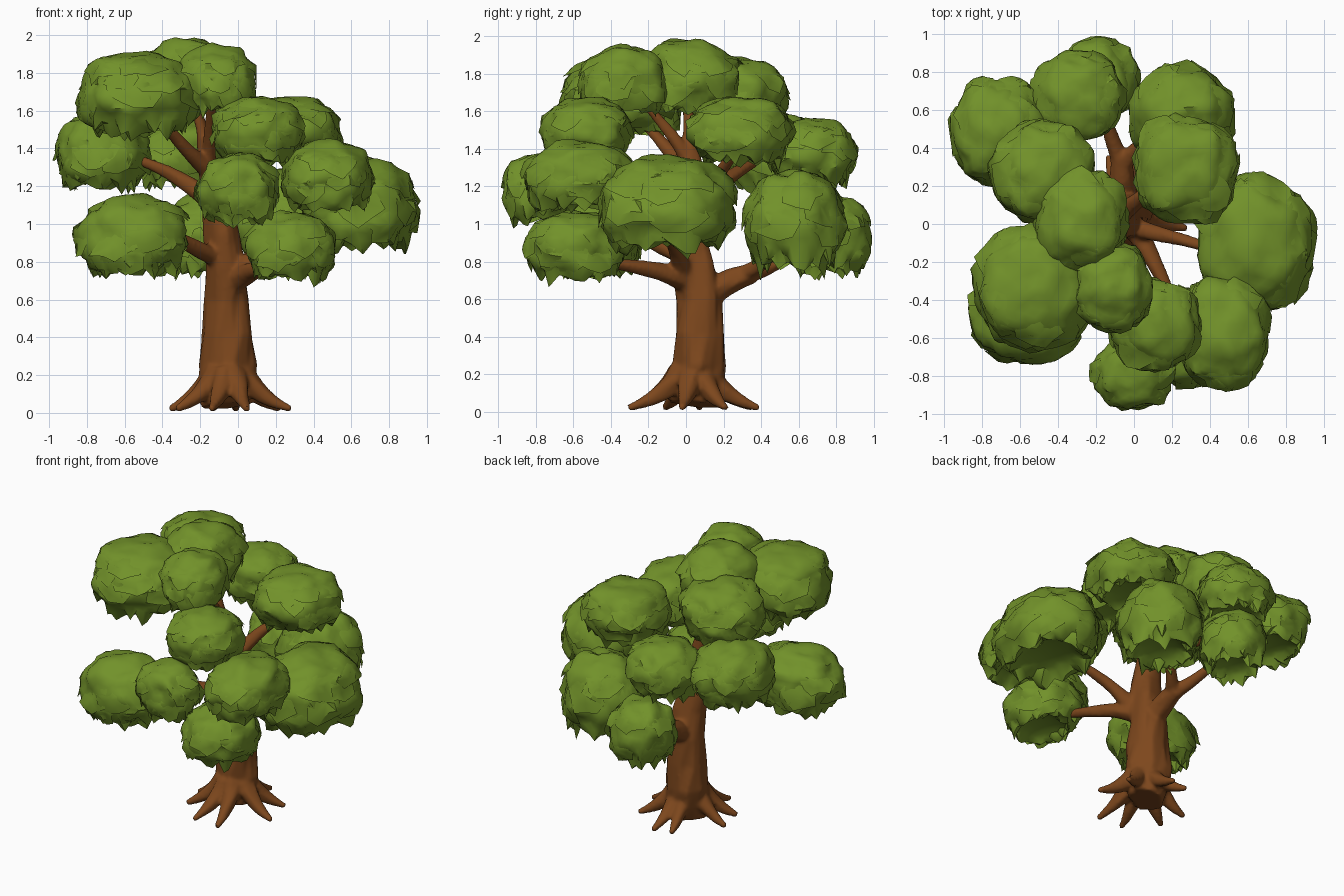
import bpy, bmesh, math, random
from mathutils import Vector, noise

random.seed(7)
cube = bpy.data.objects.get("Cube")
if cube:
    bpy.data.objects.remove(cube, do_unlink=True)


def material(name, rgb):
    mat = bpy.data.materials.new(name)
    mat.use_nodes = True
    mat.diffuse_color = (*rgb, 1)
    bsdf = next(n for n in mat.node_tree.nodes if n.type == "BSDF_PRINCIPLED")
    bsdf.inputs["Base Color"].default_value = (*rgb, 1)
    bsdf.inputs["Roughness"].default_value = 0.9
    return mat


leaf_green = material("leaf green", (0.167, 0.285, 0.023))
bark_brown = material("bark brown", (0.205, 0.063, 0.012))


def make_object(name, bm, mat):
    mesh = bpy.data.meshes.new(name)
    bm.to_mesh(mesh)
    bm.free()
    mesh.materials.append(mat)
    obj = bpy.data.objects.new(name, mesh)
    bpy.context.collection.objects.link(obj)
    return obj


def smooth(obj, degrees):
    obj.data.polygons.foreach_set("use_smooth", [True] * len(obj.data.polygons))
    obj.data.set_sharp_from_angle(angle=math.radians(degrees))


# Leaf clumps: centre and half size
CLUMPS = {
    "crown_leaves": ((-0.28, 0.01, 1.77), (0.25, 0.28, 0.22)),
    "upper_right_leaves": ((-0.53, -0.33, 1.68), (0.32, 0.33, 0.24)),
    "upper_front_leaves": ((-0.11, -0.33, 1.76), (0.21, 0.24, 0.20)),
    "upper_back_leaves": ((-0.48, 0.27, 1.68), (0.28, 0.28, 0.21)),
    "middle_front_leaves": ((0.11, -0.53, 1.49), (0.25, 0.24, 0.19)),
    "middle_left_leaves": ((0.27, 0.29, 1.49), (0.28, 0.29, 0.20)),
    "middle_back_leaves": ((-0.30, 0.67, 1.38), (0.24, 0.24, 0.20)),
    "middle_right_leaves": ((-0.72, 0.49, 1.38), (0.25, 0.29, 0.22)),
    "front_left_leaves": ((0.47, -0.57, 1.25), (0.25, 0.30, 0.20)),
    "outer_left_leaves": ((0.64, -0.10, 1.10), (0.32, 0.37, 0.27)),
    "front_leaves": ((0.00, -0.79, 1.18), (0.22, 0.19, 0.20)),
    "lower_right_leaves": ((-0.56, -0.49, 0.93), (0.30, 0.26, 0.23)),
    "lower_front_leaves": ((0.28, -0.59, 0.88), (0.24, 0.27, 0.20)),
    "lower_left_leaves": ((0.25, 0.58, 1.01), (0.28, 0.27, 0.29)),
    "lower_back_leaves": ((-0.19, 0.77, 0.93), (0.22, 0.22, 0.23)),
}


def leaf_clump(name, centre, size):
    centre, size = Vector(centre), Vector(size)
    seed = centre * 9

    def surface(n):
        # Slightly boxy, lumpy unit blob
        p = Vector([math.copysign(abs(c) ** 0.92, c) for c in n])
        return p * (0.96 + 0.13 * noise.noise(n * 2 + seed) + 0.07 * noise.noise(n * 4.5 + seed))

    def place(p):
        return centre + Vector([a * b for a, b in zip(p, size)])

    bm = bmesh.new()
    bmesh.ops.create_icosphere(bm, subdivisions=4, radius=1)
    for v in bm.verts:
        n = v.co.normalized()
        p = surface(n)
        if n.z < -0.68:
            # Shallow hollow underside
            p.z = -0.76 + (-0.68 - n.z) * 0.8
        if -0.8 < n.z < -0.5:
            # Ragged hem
            p.z -= 0.5 * max(0, noise.noise(n * 5 + seed) + 0.05)
        v.co = place(p)

    # Overlapping leaf sheets, lifted along their lower edge
    for i in range(18):
        turn = i * 2.4 + seed.x
        height = random.uniform(-0.55, 0.75)
        flat = math.sqrt(1 - height * height)
        d = Vector((math.cos(turn) * flat, math.sin(turn) * flat, height))
        side = d.cross(Vector((0, 0, 1))).normalized()
        up = side.cross(d)
        sides, rings = 11, []
        reach = [random.uniform(0.3, 0.62) for _ in range(sides)]
        tilt = random.uniform(0.03, 0.1)
        middle = bm.verts.new(place(surface(d) * 1.03))
        for part in (0.5, 1):
            ring = []
            for k in range(sides):
                a = k * math.tau / sides
                n = (d + (side * math.cos(a) + up * math.sin(a)) * reach[k] * part).normalized()
                lift = 1.015 - tilt * part * math.sin(a)
                ring.append(bm.verts.new(place(surface(n) * lift)))
            rings.append(ring)
        for k in range(sides):
            j = (k + 1) % sides
            bm.faces.new((middle, rings[0][k], rings[0][j]))
            bm.faces.new((rings[0][k], rings[1][k], rings[1][j], rings[0][j]))
    smooth(make_object(name, bm, leaf_green), 40)


for name, (centre, size) in CLUMPS.items():
    leaf_clump(name, centre, size)


# Trunk, branches and roots: closed tubes fused into one skin
wood = bmesh.new()


def tube(points, radii, sides, bumps):
    points = [Vector(p) for p in points]
    rings = []
    for i, p in enumerate(points):
        along = (points[min(i + 1, len(points) - 1)] - points[max(i - 1, 0)]).normalized()
        across = along.cross(Vector((0.3, 1, 0.1))).normalized()
        other = along.cross(across)
        ring = []
        for k in range(sides):
            a = k * math.tau / sides
            n = across * math.cos(a) + other * math.sin(a)
            r = radii[i] * (1 + bumps * noise.noise((p + n * 0.2) * 7))
            ring.append(wood.verts.new(p + n * r))
        rings.append(ring)
    for low, high in zip(rings, rings[1:]):
        for k in range(sides):
            j = (k + 1) % sides
            wood.faces.new((low[k], low[j], high[j], high[k]))
    wood.faces.new(rings[0][::-1])
    wood.faces.new(rings[-1])


def bent_tube(start, bend, end, r0, r1, steps=9):
    start, bend, end = Vector(start), Vector(bend), Vector(end)
    ts = [i / (steps - 1) for i in range(steps)]
    tube([start * (1 - t) ** 2 + bend * 2 * t * (1 - t) + end * t * t for t in ts],
         [r0 + (r1 - r0) * t for t in ts], 10, 0.2)


TRUNK = [(-0.05, 0.05, 0.04), (-0.06, 0.06, 0.12), (-0.06, 0.07, 0.25), (-0.055, 0.07, 0.42),
         (-0.06, 0.07, 0.60), (-0.06, 0.04, 0.78), (-0.08, 0.02, 0.95), (-0.11, 0.02, 1.12),
         (-0.16, 0.03, 1.32), (-0.19, 0.02, 1.50), (-0.26, 0.00, 1.72)]
tube(TRUNK, [0.13, 0.14, 0.14, 0.133, 0.118, 0.112, 0.095, 0.078, 0.055, 0.035, 0.02], 18, 0.3)

# Limbs and their forks: start, bend, end, start radius, end radius
LIMBS = [
    ((-0.06, 0.06, 0.58), (-0.06, 0.20, 0.70), (-0.07, 0.36, 0.74), 0.085, 0.055),
    ((-0.07, 0.32, 0.73), (-0.12, 0.45, 0.76), (-0.18, 0.66, 0.88), 0.05, 0.025),
    ((-0.07, 0.30, 0.73), (0.02, 0.42, 0.78), (0.18, 0.53, 0.92), 0.05, 0.025),
    ((-0.05, 0.03, 0.68), (0.06, -0.06, 0.75), (0.22, -0.46, 0.80), 0.075, 0.025),
    ((0.01, -0.02, 0.75), (0.12, -0.05, 0.88), (0.50, -0.15, 1.04), 0.055, 0.022),
    ((-0.08, 0.02, 0.80), (-0.20, -0.06, 0.86), (-0.46, -0.40, 1.00), 0.06, 0.025),
    ((-0.10, 0.03, 1.08), (-0.28, 0.22, 1.26), (-0.58, 0.42, 1.36), 0.06, 0.022),
    ((-0.15, 0.02, 1.28), (-0.28, -0.08, 1.38), (-0.46, -0.30, 1.62), 0.052, 0.022),
    ((-0.16, 0.03, 1.30), (-0.15, -0.04, 1.46), (-0.14, -0.26, 1.68), 0.045, 0.02),
    ((-0.08, 0.04, 1.02), (0.02, 0.14, 1.24), (0.24, 0.28, 1.40), 0.055, 0.025),
]
for limb in LIMBS:
    bent_tube(*limb)

# Roots spreading from the base, drooping to the ground
ROOTS = 8
for i in range(ROOTS):
    a = i * math.tau / ROOTS + 0.45 + random.uniform(-0.2, 0.2)
    out = Vector((math.cos(a), math.sin(a), 0))
    base = Vector((-0.05, 0.04, 0))
    length = random.uniform(0.29, 0.36)
    swerve = Vector((-out.y, out.x, 0)) * random.uniform(-0.05, 0.05)
    bent_tube(base + out * 0.07 + Vector((0, 0, 0.2)), base + out * 0.17 + Vector((0, 0, 0.08)),
              base + out * length + swerve + Vector((0, 0, 0.02)), 0.075, 0.018)

trunk = make_object("trunk_branches_and_roots", wood, bark_brown)
bpy.context.view_layer.objects.active = trunk
remesh = trunk.modifiers.new("fuse", "REMESH")
remesh.mode = "VOXEL"
remesh.voxel_size = 0.012
soften = trunk.modifiers.new("soften", "SMOOTH")
soften.factor = 0.5
soften.iterations = 5
for mod in ("fuse", "soften"):
    bpy.ops.object.modifier_apply(modifier=mod)
for v in trunk.data.vertices:
    v.co.z = max(v.co.z, 0)
smooth(trunk, 60)
